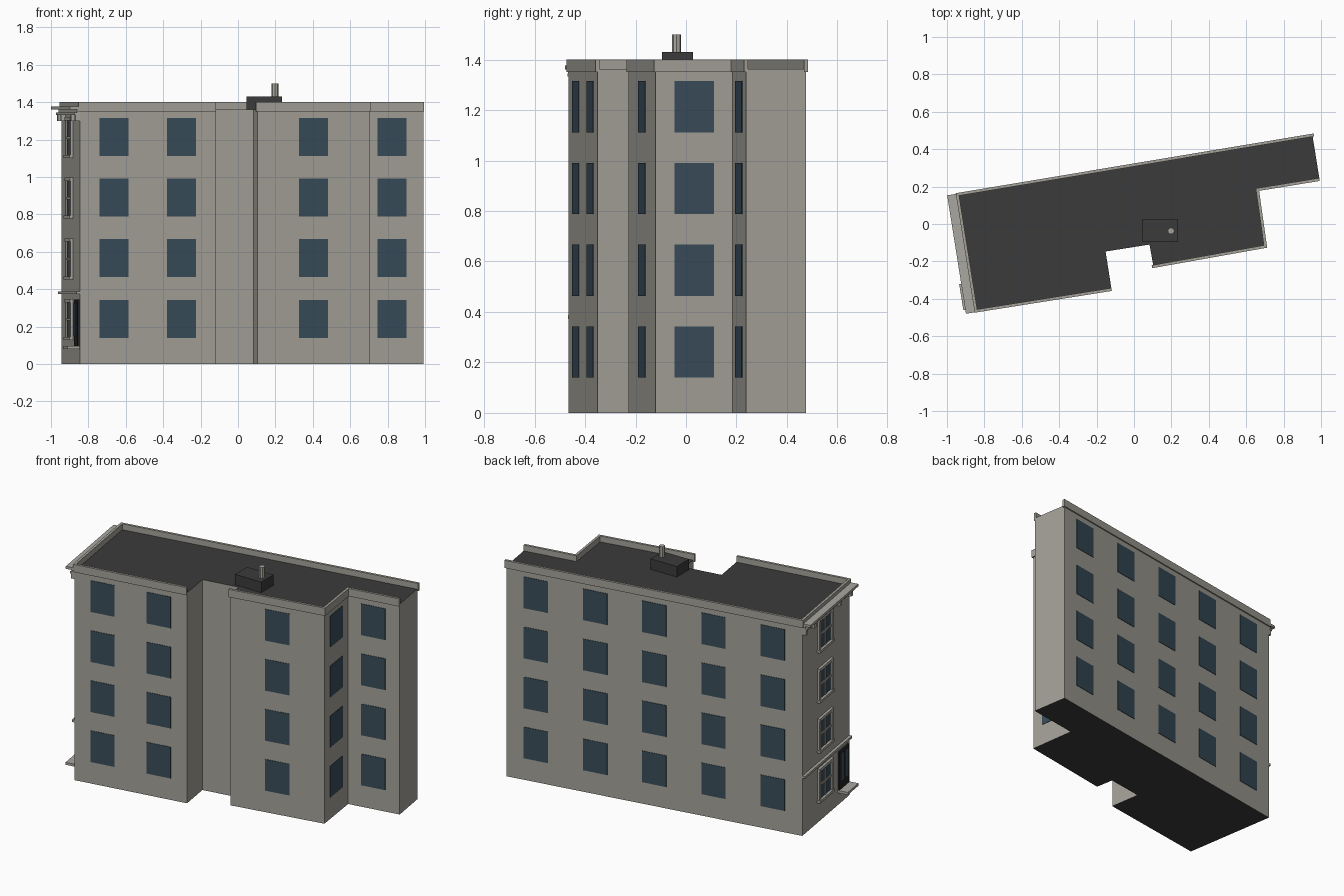
import bpy, bmesh, math
from mathutils import Vector

if "Cube" in bpy.data.objects:
    bpy.data.objects.remove(bpy.data.objects["Cube"])


def material(name, col):
    m = bpy.data.materials.new(name)
    m.diffuse_color = (*col, 1)
    m.use_nodes = True
    m.node_tree.nodes["Principled BSDF"].inputs["Base Color"].default_value = m.diffuse_color
    return m


WALL = material("wall_stone", (0.37, 0.355, 0.315))
TRIM = material("trim_stone", (0.40, 0.39, 0.35))
ROOF = material("roof_dark", (0.044, 0.044, 0.044))
GLASS = material("window_glass", (0.040, 0.073, 0.100))
DOOR = material("door_dark", (0.018, 0.018, 0.018))

# Footprint, counter-clockwise from the back left corner
FOOT = [Vector(p) for p in [
    (-0.944, 0.158), (-0.845, -0.465), (-0.12, -0.35), (-0.152, -0.147), (0.083, -0.11),
    (0.104, -0.227), (0.703, -0.12), (0.66, 0.184), (0.992, 0.238), (0.954, 0.475)]]
FLOORS = [0.14 + 0.324 * i for i in range(4)]
ROOF_Z = 1.362


def finish(bm, name, *mats):
    bmesh.ops.recalc_face_normals(bm, faces=bm.faces)
    me = bpy.data.meshes.new(name)
    bm.to_mesh(me)
    bm.free()
    for m in mats:
        me.materials.append(m)
    ob = bpy.data.objects.new(name, me)
    bpy.context.collection.objects.link(ob)
    return ob


def wall_len(i):
    return (FOOT[(i + 1) % len(FOOT)] - FOOT[i]).length


def wall_boxes(name, mat, boxes):
    """Boxes on walls: (wall, along0, along1, z0, z1, out0, out1)."""
    bm = bmesh.new()
    for i, s0, s1, z0, z1, o0, o1 in boxes:
        p = FOOT[i]
        d = (FOOT[(i + 1) % len(FOOT)] - p).normalized()
        n = Vector((d.y, -d.x))
        ring = [p + d * s + n * o for s, o in ((s0, o0), (s1, o0), (s1, o1), (s0, o1))]
        lo = [bm.verts.new((q.x, q.y, z0)) for q in ring]
        hi = [bm.verts.new((q.x, q.y, z1)) for q in ring]
        bm.faces.new(lo)
        bm.faces.new(hi)
        for k in range(4):
            j = (k + 1) % 4
            bm.faces.new((lo[k], lo[j], hi[j], hi[k]))
    return finish(bm, name, mat)


# Building body with dark roof and underside
bm = bmesh.new()
base = bm.faces.new([bm.verts.new((p.x, p.y, 0)) for p in FOOT])
top = bmesh.ops.extrude_face_region(bm, geom=[base], use_keep_orig=True)
bmesh.ops.translate(bm, vec=(0, 0, ROOF_Z), verts=[g for g in top["geom"] if isinstance(g, bmesh.types.BMVert)])
bm.normal_update()
for f in bm.faces:
    f.material_index = 1 if abs(f.normal.z) > 0.5 else 0
finish(bm, "building_body", WALL, ROOF)

# Parapets on the street, court and back walls
wall_boxes("parapet", WALL, [
    (i, -0.008, wall_len(i) + e, 1.35, 1.4, -0.008, 0.008)
    for i, e in ((0, 0.008), (1, 0), (5, 0.008), (6, 0), (7, 0), (9, 0.008))])

# Plain windows: wall index and fractions along it
plain = []
for i, fracs in ((1, (0.25, 0.75)), (5, (0.5,)), (6, (0.5,)), (7, (0.49,)), (9, (0.1, 0.3, 0.5, 0.7, 0.9))):
    for f in fracs:
        c = f * wall_len(i)
        plain += [(i, c - 0.0785, c + 0.0785, z, z + 0.203, -0.002, 0.003) for z in FLOORS]
wall_boxes("windows", GLASS, plain)

# Framed windows of the entrance facade
L = wall_len(0)
c = 0.47 * L
glass, frames = [], []
for z in FLOORS:
    z0, z1, a, b = z + 0.005, z + 0.19, c - 0.075, c + 0.075
    glass.append((0, a, b, z0, z1, -0.002, 0.004))
    frames += [
        (0, a - 0.018, a, z0, z1, 0, 0.014), (0, b, b + 0.018, z0, z1, 0, 0.014),
        (0, a - 0.018, b + 0.018, z1, z1 + 0.018, 0, 0.016),
        (0, a - 0.022, b + 0.022, z0 - 0.016, z0, 0, 0.02),
        (0, c - 0.006, c + 0.006, z0, z1, 0, 0.009),
        (0, a, b, z0 + 0.087, z0 + 0.099, 0, 0.009)]
wall_boxes("facade_window_glass", GLASS, glass)
wall_boxes("facade_window_frames", TRIM, frames)

# Entrance door, glazing and stoop
d0, d1 = 0.76 * L, 0.965 * L
wall_boxes("door", DOOR, [(0, d0, d1, 0.095, 0.345, 0, 0.009)])
mid = (d0 + d1) / 2
wall_boxes("door_glass", GLASS, [(0, s - 0.02, s + 0.02, 0.15, 0.325, 0, 0.012) for s in (mid - 0.03, mid + 0.03)])
wall_boxes("stoop", TRIM, [(0, d0 - 0.005, d1 + 0.008, 0.08, 0.096, 0, 0.066)])

# Belt course, cornice and brackets
wall_boxes("belt_course", TRIM, [(0, 0, L, 0.373, 0.388, 0, 0.018)])
wall_boxes("cornice", TRIM, [
    (0, -0.004, L + 0.006, 1.36, 1.376, 0, 0.055),
    (0, 0, L, 1.332, 1.345, 0, 0.03), (0, 0, L, 1.345, 1.36, 0, 0.016)])
wall_boxes("cornice_brackets", TRIM, [
    (0, s - 0.012, s + 0.012, 1.3, 1.332, 0, 0.024)
    for s in (0.015, 0.2 * L, 0.74 * L, L - 0.015)])

# Roof hut and vent pipe
bpy.ops.mesh.primitive_cube_add(size=1, location=(0.14, -0.034, 1.39))
hut = bpy.context.object
hut.name, hut.scale = "roof_hut", (0.188, 0.124, 0.08)
hut.data.materials.append(ROOF)
bpy.ops.mesh.primitive_cylinder_add(vertices=8, radius=0.018, depth=0.08, location=(0.198, -0.037, 1.46))
pipe = bpy.context.object
pipe.name = "vent_pipe"
pipe.data.materials.append(TRIM)
